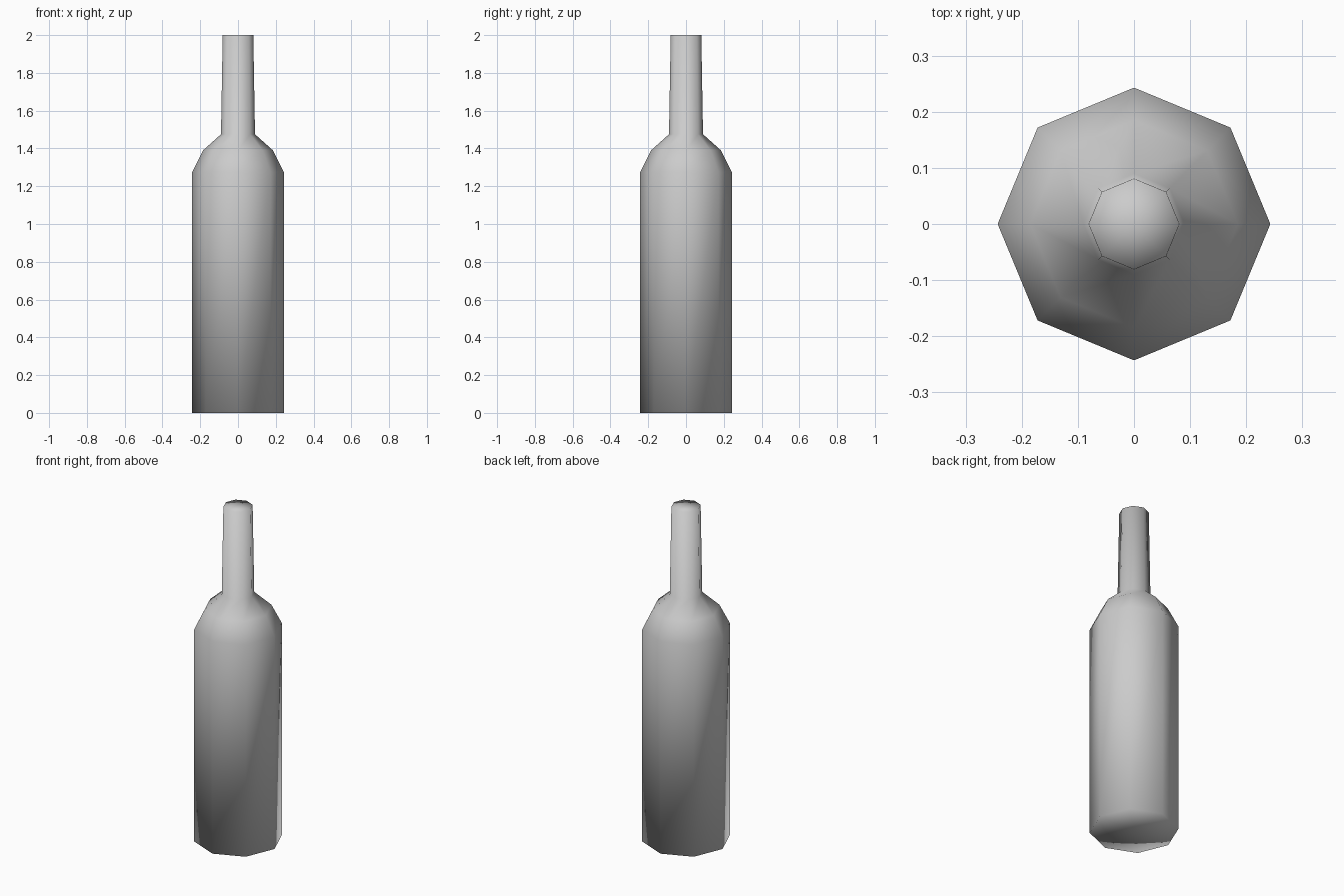
import bpy
import bmesh
from math import cos, sin, pi

cube = bpy.data.objects.get("Cube")
if cube:
    bpy.data.objects.remove(cube, do_unlink=True)

SIDES = 8
# Radius and height from base to mouth
PROFILE = [(0.243, 0), (0.243, 1.275), (0.185, 1.39), (0.09, 1.475), (0.081, 2)]

grey = bpy.data.materials.new("light_grey")
grey.use_nodes = True
colour = (0.6, 0.6, 0.6, 1)
grey.diffuse_color = colour
grey.node_tree.nodes["Principled BSDF"].inputs["Base Color"].default_value = colour

bm = bmesh.new()

# Body, shoulder and neck
rings = [[bm.verts.new((r * cos(2 * pi * i / SIDES), r * sin(2 * pi * i / SIDES), z))
          for i in range(SIDES)] for r, z in PROFILE]
for low, high in zip(rings, rings[1:]):
    for i in range(SIDES):
        j = (i + 1) % SIDES
        bm.faces.new((low[i], low[j], high[j], high[i]))

# Base and mouth caps, fanned from a centre point
for ring, (r, z) in ((rings[0], PROFILE[0]), (rings[-1], PROFILE[-1])):
    centre = bm.verts.new((0, 0, z))
    for i in range(SIDES):
        bm.faces.new((ring[i], ring[(i + 1) % SIDES], centre))

bmesh.ops.recalc_face_normals(bm, faces=bm.faces)
for face in bm.faces:
    face.smooth = True

mesh = bpy.data.meshes.new("bottle")
bm.to_mesh(mesh)
bm.free()
mesh.materials.append(grey)
bottle = bpy.data.objects.new("bottle", mesh)
bpy.context.collection.objects.link(bottle)
